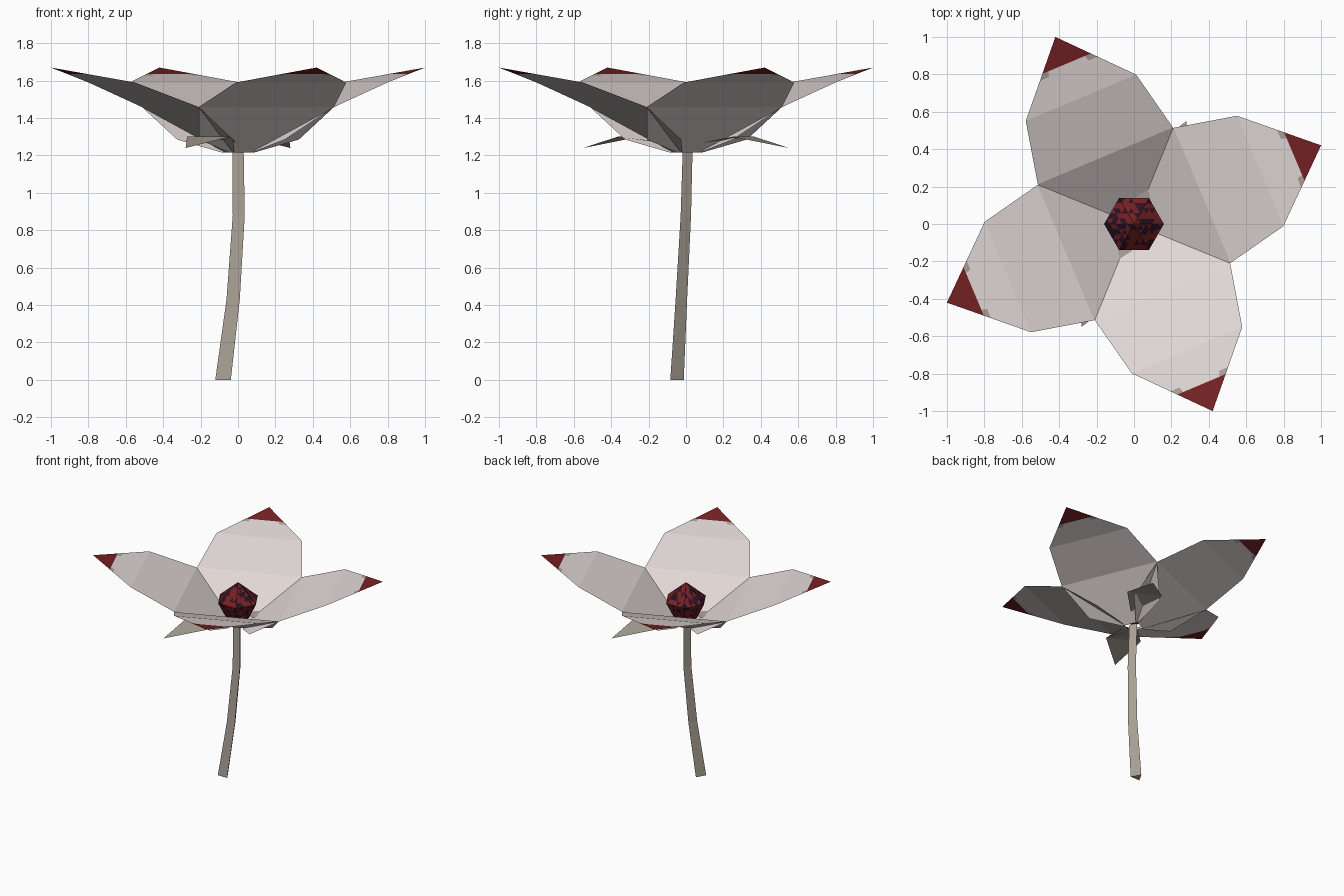
import bpy, bmesh, math, random
from mathutils import Vector, Matrix

if "Cube" in bpy.data.objects:
    bpy.data.objects.remove(bpy.data.objects["Cube"])

random.seed(4)


def material(name, rgb):
    m = bpy.data.materials.new(name)
    m.diffuse_color = (*rgb, 1)
    m.use_nodes = True
    m.node_tree.nodes["Principled BSDF"].inputs["Base Color"].default_value = m.diffuse_color
    return m


PETAL = material("pale pink white", (0.75, 0.68, 0.665))
STEM = material("grey beige", (0.40, 0.355, 0.30))
RED = material("deep red", (0.18, 0.015, 0.017))
DARK = material("dark plum", (0.022, 0.006, 0.018))


def make_object(name, bm, mats):
    me = bpy.data.meshes.new(name)
    bm.to_mesh(me)
    bm.free()
    for m in mats:
        me.materials.append(m)
    ob = bpy.data.objects.new(name, me)
    bpy.context.collection.objects.link(ob)
    return ob


def blade(rows, tip):
    """Leaf-shaped sheet along +x from rows of (distance, half width, height)."""
    bm = bmesh.new()
    pairs = [(bm.verts.new((u, -w, z)), bm.verts.new((u, w, z))) for u, w, z in rows]
    for (a, b), (c, d) in zip(pairs, pairs[1:]):
        bm.faces.new((a, c, d, b))
    bm.faces.new((pairs[-1][0], bm.verts.new(tip), pairs[-1][1]))
    return bm


def cut(bm, co, no):
    bmesh.ops.bisect_plane(bm, geom=bm.verts[:] + bm.edges[:] + bm.faces[:],
                           plane_co=co, plane_no=no)


def loft(rings, cap=True):
    """Join rings of points with quads and close the ends."""
    bm = bmesh.new()
    vs = [[bm.verts.new(p) for p in r] for r in rings]
    n = len(vs[0])
    for a, b in zip(vs, vs[1:]):
        for i in range(n):
            j = (i + 1) % n
            bm.faces.new((a[i], a[j], b[j], b[i]))
    if cap:
        bm.faces.new(vs[0][::-1])
        bm.faces.new(vs[-1])
    return bm


# Four overlapping petals with red tips and small beige flecks beside them
for k in range(4):
    bm = blade([(0.05, 0.07, 1.215), (0.15, 0.29, 1.285), (0.395, 0.392, 1.46),
                (0.732, 0.32, 1.59)], (1.085, 0, 1.67))
    cut(bm, (0.93, 0, 0), (1, 0, 0))
    cut(bm, (0.90, 0, 0), (1, 0, 0))
    for s in (-1, 1):
        cut(bm, (0.93, s * 0.105, 0), (0.35, s, 0))
    for f in bm.faces:
        c = f.calc_center_median()
        if c.x > 0.93:
            f.material_index = 1
        elif c.x > 0.90 and abs(c.y) > 0.105:
            f.material_index = 2
    bm.transform(Matrix.Rotation(math.radians(22.8 + 90 * k), 4, 'Z'))
    make_object(f"petal_{k + 1}", bm, (PETAL, RED, STEM))

# Two small sepals below the petals
for k in range(2):
    bm = blade([(0.10, 0.045, 1.265), (0.345, 0.13, 1.30)], (0.617, 0, 1.24))
    bm.transform(Matrix.Rotation(math.radians(63 + 180 * k), 4, 'Z'))
    make_object(f"sepal_{k + 1}", bm, (STEM,))


# Three-sided curved stem
def ring(x, y, z, r, n, turn):
    return [Vector((x + r * math.cos(math.radians(turn) + math.tau * i / n),
                    y + r * math.sin(math.radians(turn) + math.tau * i / n), z))
            for i in range(n)]


path = [(-0.08, -0.06, 0, 0.048), (-0.026, -0.035, 0.43, 0.041),
        (0.004, -0.01, 0.88, 0.037), (0, 0, 1.23, 0.035)]
make_object("stem", loft([ring(x, y, z, r, 3, 90) for x, y, z, r in path]), (STEM,))

# Six-sided mottled flower centre
bm = loft([ring(0, 0, z, r, 6, 0) for r, z in
           ((0.035, 1.25), (0.10, 1.30), (0.16, 1.42), (0.004, 1.555))])
bmesh.ops.triangulate(bm, faces=bm.faces[:])
bmesh.ops.subdivide_edges(bm, edges=bm.edges[:], cuts=4, use_grid_fill=True)
for f in bm.faces:
    f.material_index = int(random.random() < 0.38)
make_object("flower_centre", bm, (RED, DARK))
